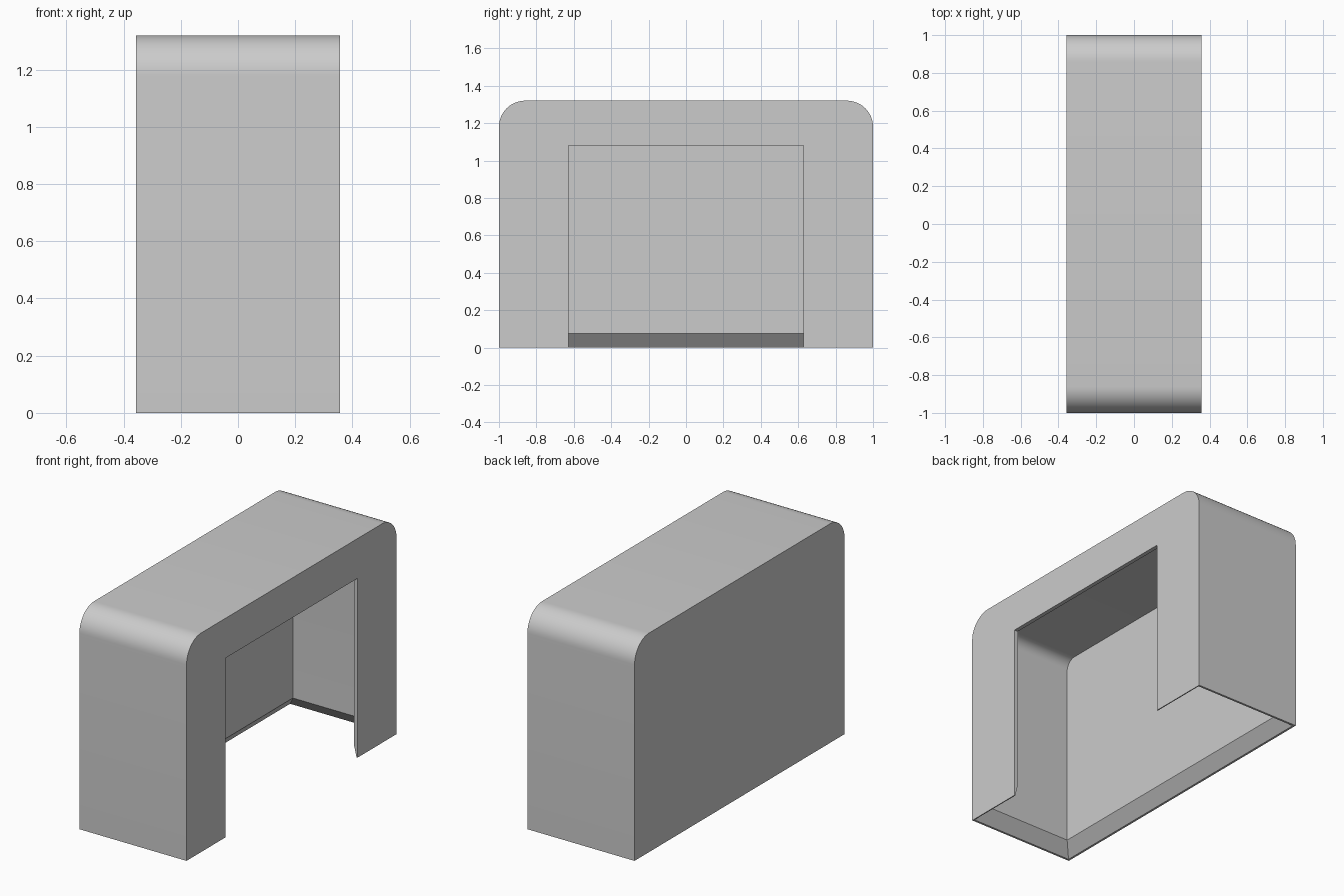
import bpy, bmesh, math

cube = bpy.data.objects.get("Cube")
if cube:
    bpy.data.objects.remove(cube, do_unlink=True)

HALF_X, HALF_Y, HEIGHT, RADIUS = 0.357, 1.0, 1.32, 0.14
WALL, THIN, LIP = 0.075, 0.025, 0.012
OPEN_Y, OPEN_Z = 0.628, 1.08

grey = bpy.data.materials.new("light_grey")
grey.use_nodes = True
colour = (0.6, 0.6, 0.6, 1)
grey.diffuse_color = colour
grey.node_tree.nodes["Principled BSDF"].inputs["Base Color"].default_value = colour


def arch(half, bottom, top, r, steps=12):
    """Outline in y, z with rounded top corners, from right foot to left foot."""
    side = [(half, bottom)]
    for i in range(steps + 1):
        a = math.pi / 2 * i / steps
        side.append((half - r + r * math.cos(a), top - r + r * math.sin(a)))
    return side + [(-y, z) for y, z in reversed(side)]


def prism(name, outline, x0, x1, flare=None):
    """Extrude an outline along x; optionally flare the underside downwards."""
    bm = bmesh.new()
    face = bm.faces.new([bm.verts.new((x0, y, z)) for y, z in outline])
    ext = bmesh.ops.extrude_face_region(bm, geom=[face])["geom"]
    for v in ext:
        if isinstance(v, bmesh.types.BMVert):
            v.co.x = x1
    bmesh.ops.recalc_face_normals(bm, faces=bm.faces)
    if flare:
        base = min(bm.faces, key=lambda f: f.calc_center_median().z)
        ext = bmesh.ops.extrude_face_region(bm, geom=[base])["geom"]
        for v in [g for g in ext if isinstance(g, bmesh.types.BMVert)]:
            flare(v.co)
        bmesh.ops.delete(bm, geom=[base], context="FACES_ONLY")
        bmesh.ops.recalc_face_normals(bm, faces=bm.faces)
    mesh = bpy.data.meshes.new(name)
    bm.to_mesh(mesh)
    bm.free()
    obj = bpy.data.objects.new(name, mesh)
    bpy.context.collection.objects.link(obj)
    return obj


def widen(co):
    """Move a cavity corner down to the floor and out to the thin lip."""
    co.x = HALF_X - LIP / 2 if co.x > 0 else -HALF_X + LIP
    co.y = math.copysign(HALF_Y - LIP, co.y)
    co.z = -0.001


# Outer housing
housing = prism("housing_shell", arch(HALF_Y, 0, HEIGHT, RADIUS), -HALF_X, HALF_X)
housing.data.materials.append(grey)

# Hollow interior with bevelled lower rim, and the side opening
cavity = prism("cavity_cutter", arch(HALF_Y - WALL, WALL, HEIGHT - WALL, RADIUS - WALL),
               -HALF_X + WALL, HALF_X - THIN, widen)
doorway = [(-OPEN_Y, -0.1), (OPEN_Y, -0.1), (OPEN_Y, OPEN_Z), (-OPEN_Y, OPEN_Z)]
opening = prism("opening_cutter", doorway, 0.1, HALF_X + 0.1)

bpy.ops.object.select_all(action="DESELECT")
bpy.context.view_layer.objects.active = housing
housing.select_set(True)
for cutter in (cavity, opening):
    cutter.hide_render = True
    mod = housing.modifiers.new("cut", "BOOLEAN")
    mod.operation, mod.solver, mod.object = "DIFFERENCE", "EXACT", cutter
    bpy.ops.object.modifier_apply(modifier=mod.name)
    bpy.data.objects.remove(cutter, do_unlink=True)

bpy.ops.object.shade_smooth_by_angle(angle=math.radians(30))
